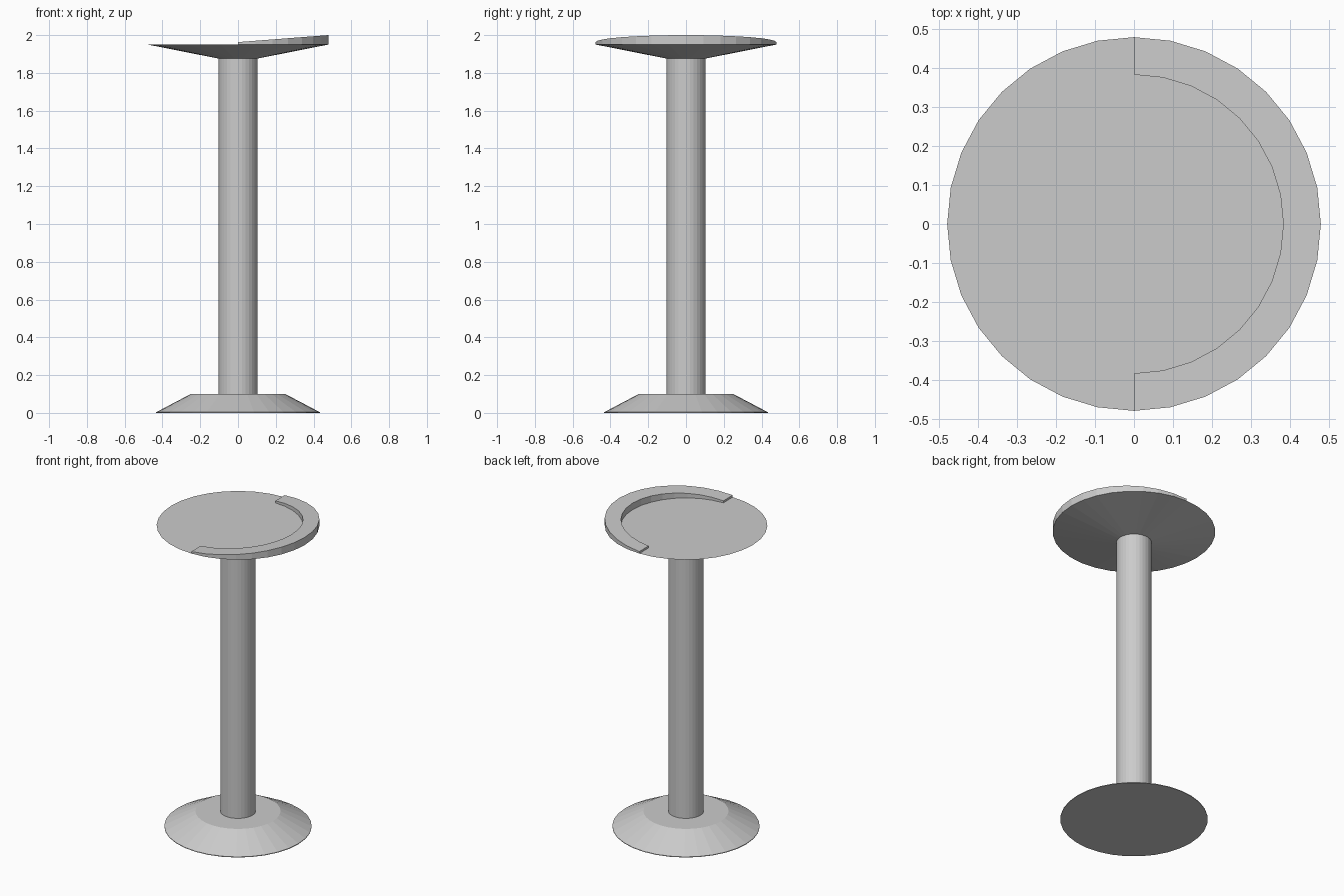
import bpy, bmesh
from math import cos, sin, pi

if "Cube" in bpy.data.objects:
    bpy.data.objects.remove(bpy.data.objects["Cube"])

SIDES = 32

def finish(name, bm):
    bmesh.ops.recalc_face_normals(bm, faces=bm.faces)
    mesh = bpy.data.meshes.new(name)
    bm.to_mesh(mesh)
    bm.free()
    obj = bpy.data.objects.new(name, mesh)
    bpy.context.collection.objects.link(obj)
    return obj

def lathe(name, profile):
    """Closed solid from (radius, z) rings, bottom to top."""
    bm = bmesh.new()
    rings = [[bm.verts.new((r * cos(2 * pi * i / SIDES), r * sin(2 * pi * i / SIDES), z))
              for i in range(SIDES)] for r, z in profile]
    for lo, hi in zip(rings, rings[1:]):
        for i in range(SIDES):
            j = (i + 1) % SIDES
            bm.faces.new((lo[i], lo[j], hi[j], hi[i]))
    bm.faces.new(rings[0])
    bm.faces.new(rings[-1])
    return finish(name, bm)

# Sloped foot, column and shallow conical dish
lathe("base", [(0.433, 0), (0.433, 0.004), (0.25, 0.10)])
lathe("column", [(0.104, 0.10), (0.104, 1.876)])
lathe("table_top", [(0.104, 1.876), (0.478, 1.95)])

# Half-ring rim whose top slopes up towards +x
def rim_z(x):
    return 1.963 + 0.037 * x / 0.478

bm = bmesh.new()
sections = []
for i in range(SIDES // 2 + 1):
    a = -pi / 2 + 2 * pi * i / SIDES
    sec = []
    for r, top in ((0.382, False), (0.478, False), (0.478, True), (0.382, True)):
        x, y = r * cos(a), r * sin(a)
        sec.append(bm.verts.new((x, y, rim_z(x) if top else 1.95)))
    sections.append(sec)
for s, t in zip(sections, sections[1:]):
    for k in range(4):
        n = (k + 1) % 4
        bm.faces.new((s[k], s[n], t[n], t[k]))
bm.faces.new(sections[0])
bm.faces.new(sections[-1])
finish("raised_rim", bm)
